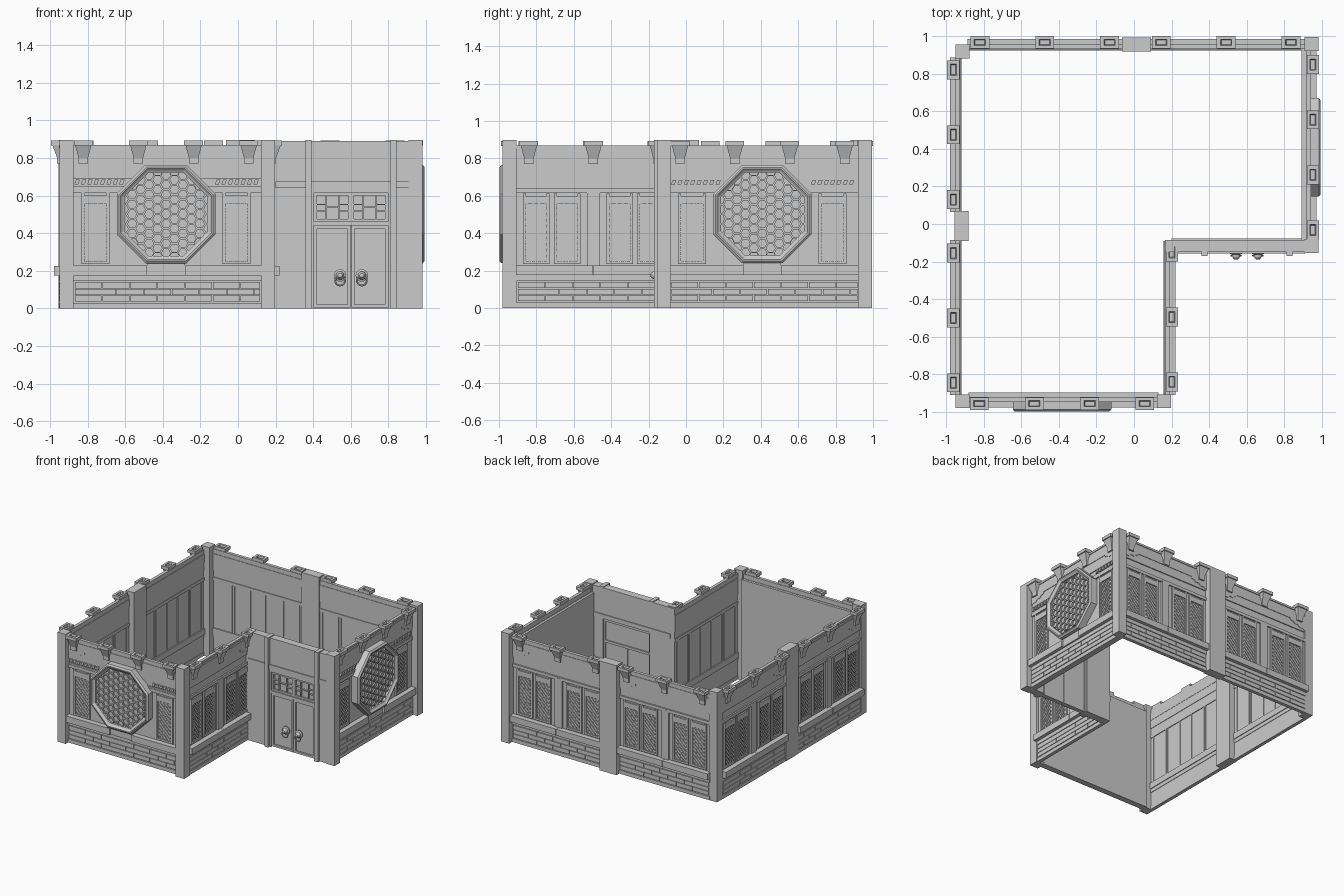
import bpy, bmesh, math
from mathutils import Vector

if "Cube" in bpy.data.objects:
    bpy.data.objects.remove(bpy.data.objects["Cube"])

parts = {}

def get(name):
    return parts.setdefault(name, bmesh.new())

def loft(name, rings, closed=False):
    """Skin a list of equal-length point rings; caps unless closed."""
    bm = get(name)
    vr = [[bm.verts.new(p) for p in r] for r in rings]
    n = len(vr[0])
    pairs = list(zip(vr, vr[1:])) + ([(vr[-1], vr[0])] if closed else [])
    for a, b in pairs:
        for i in range(n):
            j = (i + 1) % n
            bm.faces.new((a[i], a[j], b[j], b[i]))
    if not closed:
        bm.faces.new(vr[0][::-1])
        bm.faces.new(vr[-1])

def box(name, x0, x1, y0, y1, z0, z1):
    loft(name, [[(x0, y0, z), (x1, y0, z), (x1, y1, z), (x0, y1, z)] for z in (z0, z1)])

class Wall:
    """Local frame: u along the wall, w inward depth from outermost plane, z up."""
    def __init__(self, name, axis, sign, dist):
        self.name, self.axis, self.sign, self.dist = name, axis, sign, dist

    def p(self, u, w, z):
        d = self.dist - self.sign * w
        return (u, d, z) if self.axis == 'y' else (d, u, z)

    def loft(self, part, rings, closed=False):
        loft(self.name + "_" + part, [[self.p(*q) for q in r] for r in rings], closed)

    def prism(self, part, uz, w0, w1):
        self.loft(part, [[(u, w, z) for u, z in uz] for w in (w0, w1)])

    def box(self, part, u0, u1, w0, w1, z0, z1):
        self.prism(part, [(u0, z0), (u1, z0), (u1, z1), (u0, z1)], w0, w1)

    def polyring(self, part, c, z, n, prof, rot):
        """Polygonal ring; prof lists (radius, w) of its cross-section."""
        self.loft(part, [[(c + r * math.cos(a), w, z + r * math.sin(a)) for r, w in prof]
                         for a in (rot + 2 * math.pi * i / n for i in range(n))], True)

    def bracket(self, c):
        def r(h, w0, w1, z):
            return [(c - h, w0, z), (c + h, w0, z), (c + h, w1, z), (c - h, w1, z)]
        self.loft("roof_brackets", [r(.025, .033, .06, .77), r(.025, .033, .06, .80), r(.043, .008, .062, .867),
                  r(.05, 0, .066, .867), r(.05, 0, .066, .893), r(.03, .018, .05, .893), r(.025, .022, .046, .872)])

    def window(self, c, wid):
        h, z0, z1 = wid / 2, .235, .613
        for s in (-1, 1):
            self.box("window_frames", *sorted((c + s * h, c + s * (h - .016))), .046, .06, z0, z1)
        self.box("window_frames", c - h + .016, c + h - .016, .046, .06, .555, .6)
        self.box("window_frames", c - h + .016, c + h - .016, .046, .06, z0, .25)
        # diagonal lattice clipped to the opening
        a, b, hw, t = .25, .555, h - .016, .003
        for s in (-1, 1):
            k = a - hw + .02
            while k < b + hw:
                lo, hi = max(-hw, a - k), min(hw, b - k)
                if hi - lo > .01:
                    self.prism("window_lattice", [(c + s * lo, k + lo - t), (c + s * hi, k + hi - t),
                               (c + s * hi, k + hi + t), (c + s * lo, k + lo + t)], .052, .06)
                k += .032

    def bricks(self, u0, u1):
        for row, (z0, z1) in enumerate(((.036, .068), (.072, .102), (.106, .14))):
            cuts = [u0] + [u0 + .075 * (row % 2) + .147 * i for i in range(1, 8)] + [u1]
            cuts = [x for x in cuts if x < u1 - .03] + [u1]
            for a, b in zip(cuts, cuts[1:]):
                self.box("bricks", a + .002, b - .002, .043, .055, z0, z1)

    def bay(self, u0, u1, c, octagon):
        # core sheet, plinth and horizontal beams
        self.box("panel", u0, u1, .058, .068, 0, .86)
        for z0, z1, w0, w1 in ((0, .03, .043, .072), (.145, .175, .043, .072), (.615, .64, .046, .074),
                               (.70, .77, .05, .072), (.77, .832, .046, .074), (.832, .868, .05, .07)):
            self.box("beams", u0, u1, w0, w1, z0, z1)
        self.box("beams", u0, u1, .066, .078, .175, .225)
        self.box("beams", u0, u1, .044, .05, .852, .868)
        self.bricks(u0 + .01, u1 - .01)
        # carved braces beside the posts
        for s, e in ((1, u0), (-1, u1)):
            self.prism("carved_braces", [(e + s * u, z) for u, z in ((0, .77), (.15, .77), (.15, .755), (.12, .75),
                       (.11, .735), (.08, .738), (.06, .72), (.03, .722), (0, .705))], .046, .055)
        if octagon:
            self.box("sill", u0, c - .1, .015, .06, .175, .228)
            self.box("sill", c + .1, u1, .015, .06, .175, .228)
            self.box("sill", c - .1, c + .1, .03, .06, .175, .24)
            self.box("inner_lining", u0, u1, .066, .093, 0, .83)
            for s in (-1, 1):
                self.window(c + s * .375, .15)
            # slanted dentils
            self.box("beams", u0, u1, .05, .06, .64, .652)
            self.box("beams", u0, u1, .05, .06, .69, .70)
            u = u0 + .01
            while u < u1 - .03:
                if abs(u - c) > .24:
                    self.prism("dentils", [(u, .66), (u + .02, .66), (u + .028, .685), (u + .008, .685)], .048, .06)
                u += .034
            # octagonal window: moulded frame, back plate, honeycomb
            k, rot = 1 / math.cos(math.pi / 8), math.pi / 8
            self.polyring("octagon_frame", c, .502, 8, [(.262 * k, .06), (.262 * k, .002), (.25 * k, -.008),
                          (.242 * k, -.008), (.232 * k, .002), (.222 * k, .008), (.222 * k, .06)], rot)
            self.prism("octagon_plate", [(c + .235 * k * math.cos(rot + i * math.pi / 4),
                       .502 + .235 * k * math.sin(rot + i * math.pi / 4)) for i in range(8)], .025, .06)
            R = .03
            for i in range(-6, 7):
                for j in range(-6, 7):
                    x, z = i * 1.5 * R, (j + .5 * (i % 2)) * R * math.sqrt(3)
                    if max(abs(x), abs(z), (abs(x) + abs(z)) / math.sqrt(2)) < .226:
                        self.polyring("octagon_honeycomb", c + x, .502 + z, 6,
                                      [(R, .028), (R, .014), (R - .006, .014), (R - .006, .028)], 0)
        else:
            self.box("sill", u0, c - .001, .015, .06, .175, .226)
            self.box("sill", c + .001, u1, .015, .06, .175, .226)
            self.box("mullion", c - .034, c + .034, .045, .06, .228, .63)
            for o in (-.305, -.14, .14, .305):
                self.window(c + o, .142)
                for s in (-1, 1):     # inside battens
                    self.box("inner_battens", c + o + s * .072 - .006, c + o + s * .072 + .006, .066, .073, .225, .615)
        for o in ((-.44, -.147, .147, .44) if octagon else (-.345, 0, .345)):
            self.bracket(c + o)

# wall bays
Wall("front_wall", 'y', -1, -.99).bay(-.88, .13, -.383, True)
Wall("right_wall", 'x', 1, .985).bay(-.09, .93, .408, True)
Wall("inner_wall", 'x', 1, .235).bay(-.91, -.09, -.495, False)
left, back = Wall("left_wall", 'x', -1, -.995), Wall("back_wall", 'y', 1, 1.0)
left.bay(-.91, -.085, -.5, False)
left.bay(.065, .885, .475, False)
back.bay(-.885, -.06, -.475, False)
back.bay(.085, .91, .49, False)

# posts and pillars
for x0, x1, y0, y1 in ((-.95, -.876, -.98, -.906), (.122, .198, -.98, -.906), (-.95, -.876, .88, .955),
                       (.906, .982, .92, .995), (.906, .982, -.155, -.08),
                       (-.955, -.88, -.09, .07), (-.065, .09, .918, .993)):
    box("posts", x0, x1, y0, y1, 0, .897)

# entrance wall
box("entrance_wall", .165, .375, -.148, -.085, 0, .89)
box("entrance_wall", .825, .91, -.148, -.085, 0, .89)
box("entrance_wall", .375, .825, -.148, -.085, .64, .89)
box("entrance_lintel", .2, .91, -.156, -.078, .64, .675)
for x in (.358, .81):
    box("door_posts", x, x + .034, -.17, -.085, 0, .897)
box("door_frame", .39, .812, -.15, -.095, .615, .64)
box("door_frame", .39, .812, -.15, -.095, .442, .462)
box("door_frame", .39, .404, -.15, -.095, 0, .615)
box("door_frame", .798, .812, -.15, -.095, 0, .615)

# door leaves, transom windows and knockers
for s in (-1, 1):
    def X(d):
        return .601 + s * d
    def dbox(name, a, b, y0, y1, z0, z1):
        box(name, *sorted((X(a), X(b))), y0, y1, z0, z1)
    dbox("door_leaves", .002, .197, -.13, -.105, .005, .44)
    for a, b, z0, z1 in ((.002, .018, .005, .44), (.18, .197, .005, .44), (.018, .18, .422, .44), (.018, .18, .005, .022)):
        dbox("door_leaves", a, b, -.142, -.128, z0, z1)
    dbox("transom", .0, .197, -.125, -.105, .462, .615)
    for a, b, z0, z1 in ((.0, .015, .462, .615), (.18, .197, .462, .615), (.015, .18, .6, .615), (.015, .18, .462, .475),
                         (.06, .066, .475, .6), (.13, .136, .475, .6), (.015, .06, .55, .556), (.136, .18, .55, .556),
                         (.015, .06, .515, .521), (.136, .18, .515, .521), (.066, .13, .535, .541)):
        dbox("transom", a, b, -.14, -.122, z0, z1)
    cx = X(.058)
    prof = ((.012, -.125), (.012, -.15), (.033, -.15), (.033, -.158), (.022, -.163), (.02, -.175), (.012, -.187), (.004, -.19))
    loft("door_knockers", [[(cx + r * math.cos(i * math.pi / 8), y, .175 + r * math.sin(i * math.pi / 8))
                            for i in range(16)] for r, y in prof])
    loft("door_knocker_rings", [[(cx + (.026 + .005 * math.cos(b)) * math.cos(a), -.168 + .005 * math.sin(b),
                                  .148 + (.026 + .005 * math.cos(b)) * math.sin(a))
                                 for b in (j * math.pi / 3 for j in range(6))]
                                for a in (i * math.pi / 10 for i in range(20))], True)

# turn the gathered parts into objects
for name, bm in parts.items():
    bmesh.ops.recalc_face_normals(bm, faces=bm.faces)
    me = bpy.data.meshes.new(name)
    bm.to_mesh(me)
    bm.free()
    bpy.context.collection.objects.link(bpy.data.objects.new(name, me))
